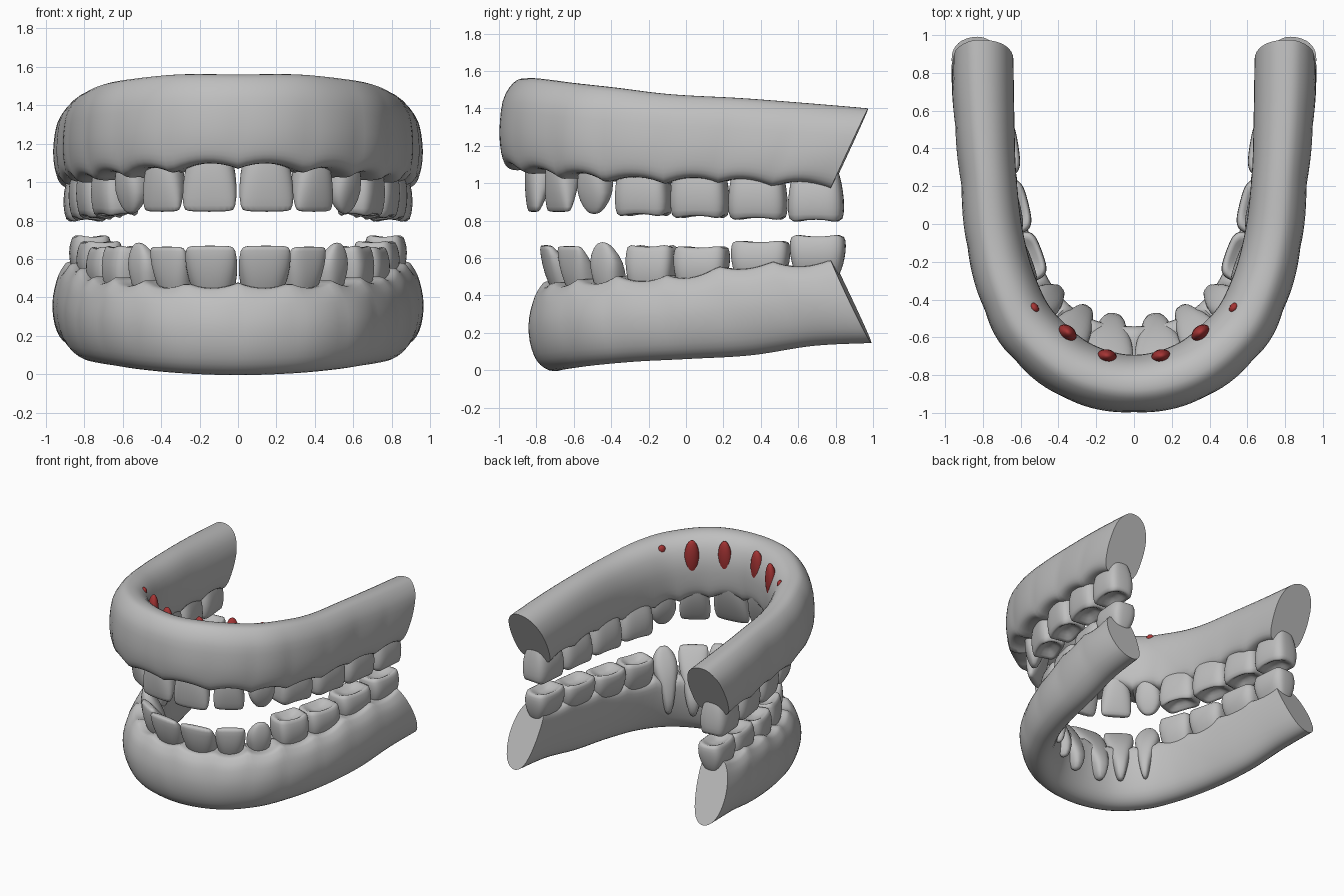
import bpy, bmesh, math
from mathutils import Vector

cube = bpy.data.objects.get("Cube")
if cube:
    bpy.data.objects.remove(cube)


def make_material(name, rgb):
    mat = bpy.data.materials.new(name)
    mat.use_nodes = True
    mat.diffuse_color = (*rgb, 1)
    mat.node_tree.nodes["Principled BSDF"].inputs["Base Color"].default_value = (*rgb, 1)
    return mat


grey = make_material("plaster grey", (0.52, 0.52, 0.52))
red = make_material("root red", (0.38, 0.035, 0.035))


def spline(pts, t, closed=False):
    """Catmull-Rom value of a list of tuples, t from 0 to 1."""
    n = len(pts)
    f = t * (n if closed else n - 1)
    i = int(f) if closed else min(int(f), n - 2)
    f -= i
    pick = (lambda k: Vector(pts[k % n])) if closed else \
        (lambda k: Vector(pts[max(0, min(n - 1, k))]))
    a, b, c, d = (pick(i + k) for k in (-1, 0, 1, 2))
    return b + 0.5 * f * (c - a + f * (2 * a - 5 * b + 4 * c - d + f * (3 * (b - c) + d - a)))


def loft(name, rings, mat, subdivide=0):
    """Skin closed rings of points and cap both ends."""
    bm = bmesh.new()
    loops = [[bm.verts.new(p) for p in ring] for ring in rings]
    n = len(loops[0])
    for a, b in zip(loops, loops[1:]):
        for k in range(n):
            bm.faces.new((a[k], a[(k + 1) % n], b[(k + 1) % n], b[k]))
    bm.faces.new(loops[0])
    bm.faces.new(loops[-1])
    bmesh.ops.recalc_face_normals(bm, faces=bm.faces)
    mesh = bpy.data.meshes.new(name)
    bm.to_mesh(mesh)
    bm.free()
    obj = bpy.data.objects.new(name, mesh)
    bpy.context.collection.objects.link(obj)
    mesh.materials.append(mat)
    if subdivide:
        modifier = obj.modifiers.new("smooth", "SUBSURF")
        modifier.levels = modifier.render_levels = subdivide
        mesh.shade_smooth()
    else:
        bpy.ops.object.select_all(action="DESELECT")
        obj.select_set(True)
        bpy.context.view_layer.objects.active = obj
        bpy.ops.object.shade_smooth_by_angle(angle=math.radians(50))


# Gum sections: (outward, distance from tooth margin to far edge)
UPPER_SECTION = [(0, 0), (0.52, 0), (0.8, 0.06), (0.95, 0.22), (1, 0.48), (0.88, 0.78),
                 (0.5, 0.96), (0.1, 1), (-0.35, 0.96), (-0.72, 0.83), (-0.95, 0.6),
                 (-0.97, 0.3), (-0.85, 0.07), (-0.55, 0)]
LOWER_SECTION = [(0, 0), (0.4, 0), (0.6, 0.06), (0.83, 0.2), (1, 0.45), (0.96, 0.7),
                 (0.72, 0.9), (0.3, 1), (-0.15, 0.99), (-0.52, 0.86), (-0.76, 0.6),
                 (-0.88, 0.3), (-0.86, 0.08), (-0.55, 0)]


def gum(name, section, half, teeth, lean):
    """Sweep the section round the arch; stations are x, y, radius, margin z, far z."""
    path = [(-s[0], *s[1:]) for s in half[:0:-1]] + half
    steps, rings, e = 120, [], 0.004
    for i in range(steps + 1):
        t = i / steps
        x, y, r, margin, far = spline(path, t)
        ahead, behind = spline(path, min(1, t + e)), spline(path, max(0, t - e))
        out = Vector((ahead[1] - behind[1], behind[0] - ahead[0])).normalized()
        near = min(math.hypot(abs(x) - q[0], y - q[1]) / (q[3] * 1.2) for q in teeth)
        scallop = max(0, 1 - near * near)
        shear = lean * max(0, min(1, (y + 0.2) / 1.0))
        ring = []
        for k in range(40):
            o, h = spline(section, k / 40, True)
            if o > 0:
                o *= 0.96 + 0.09 * scallop * (1 - h)
            z = margin + (far - margin) * (h + 0.09 * scallop * max(0, 1 - h) ** 3)
            ring.append((x + out.x * o * r, y + out.y * o * r + shear * (h - 0.5), z))
        rings.append(ring)
    loft(name, rings, grey)


# Tooth rings: height (0 tip, 1 neck, more is root), width share, depth share
INCISOR = [(0, 0.82, 0.2), (0.07, 0.95, 0.36), (0.5, 1, 0.75), (1, 0.85, 1),
           (1.5, 0.6, 0.95), (2, 0.45, 0.8), (2.6, 0.18, 0.35)]
CANINE = [(-0.03, 0.22, 0.15), (0.12, 0.6, 0.4), (0.5, 1, 0.8), (1, 0.85, 1),
          (1.5, 0.58, 0.9), (2, 0.4, 0.7), (2.5, 0.15, 0.3)]
MOLAR = [(0.22, 0.2, 0.15), (0.14, 0.5, 0.45), (-0.02, 0.9, 0.78), (0.1, 1, 0.92),
         (0.5, 1.01, 1), (0.95, 0.92, 0.88), (1.3, 0.8, 0.6), (1.8, 0.5, 0.35)]


def tooth(name, spec, side):
    x, y, yaw, half_w, half_d, tip, neck, lean, shape = spec
    yaw = math.radians(yaw)
    out = Vector((side * math.sin(yaw), -math.cos(yaw)))
    along = Vector((-out.y, out.x))
    rings = []
    for height, w, d in shape:
        centre = Vector((side * x, y)) - out * lean * min(height, 2)
        ring = []
        for k in range(20):
            a = 2 * math.pi * (k + 0.5) / 20
            c, s = math.cos(a), math.sin(a)
            power = 0.55 if shape is MOLAR else 0.75
            p = centre + along * math.copysign(abs(c) ** power, c) * w * half_w \
                + out * math.copysign(abs(s) ** power, s) * d * half_d
            cusp = 0.12 * abs(math.sin(2 * a)) if shape is MOLAR and height < 0 else 0
            ring.append((p.x, p.y, tip + (height - cusp) * (neck - tip)))
        rings.append(ring)
    loft(name, rings, grey, 1)


NAMES = ["central_incisor", "lateral_incisor", "canine", "premolar",
         "first_molar", "second_molar", "third_molar"]

# Each tooth: x, y, yaw, half width, half depth, tip z, neck z, inward lean, shape
UPPER_TEETH = [
    (0.15, -0.815, 8, 0.147, 0.085, 0.845, 1.1, 0.04, INCISOR),
    (0.395, -0.68, 32, 0.118, 0.085, 0.845, 1.07, 0.025, INCISOR),
    (0.555, -0.49, 52, 0.108, 0.085, 0.84, 1.05, 0.01, CANINE),
    (0.635, -0.225, 70, 0.15, 0.11, 0.835, 1.05, -0.01, MOLAR),
    (0.71, 0.075, 77, 0.155, 0.12, 0.825, 1.05, -0.01, MOLAR),
    (0.755, 0.385, 82, 0.158, 0.12, 0.815, 1.03, -0.01, MOLAR),
    (0.79, 0.695, 85, 0.15, 0.12, 0.805, 1.01, 0, MOLAR)]
LOWER_TEETH = [
    (0.145, -0.75, 8, 0.14, 0.095, 0.67, 0.46, 0.11, INCISOR),
    (0.37, -0.625, 34, 0.115, 0.09, 0.665, 0.47, 0.085, INCISOR),
    (0.515, -0.445, 52, 0.1, 0.085, 0.68, 0.48, 0.06, CANINE),
    (0.58, -0.18, 70, 0.135, 0.11, 0.66, 0.48, -0.015, MOLAR),
    (0.66, 0.085, 76, 0.148, 0.115, 0.655, 0.49, -0.015, MOLAR),
    (0.715, 0.4, 81, 0.158, 0.115, 0.685, 0.53, -0.015, MOLAR),
    (0.765, 0.705, 85, 0.15, 0.11, 0.715, 0.56, -0.01, MOLAR)]

for jaw, teeth in (("upper", UPPER_TEETH), ("lower", LOWER_TEETH)):
    for label, spec in zip(NAMES, teeth):
        for word, side in (("left", 1), ("right", -1)):
            tooth(f"{jaw}_{word}_{label}", spec, side)

# Gums
gum("upper_gum", UPPER_SECTION, [
    (0, -0.845, 0.155, 1.06, 1.56), (0.3, -0.775, 0.162, 1.04, 1.56),
    (0.54, -0.58, 0.165, 1.02, 1.535), (0.66, -0.36, 0.16, 1.0, 1.51),
    (0.735, -0.08, 0.155, 0.99, 1.475), (0.77, 0.25, 0.15, 0.99, 1.455),
    (0.79, 0.55, 0.16, 0.97, 1.43), (0.8, 0.875, 0.165, 0.97, 1.4)], UPPER_TEETH, 0.2)
gum("lower_gum", LOWER_SECTION, [
    (0, -0.685, 0.16, 0.48, 0), (0.28, -0.635, 0.16, 0.485, 0.01),
    (0.49, -0.485, 0.16, 0.5, 0.03), (0.62, -0.27, 0.155, 0.505, 0.05),
    (0.71, 0, 0.155, 0.52, 0.065), (0.765, 0.3, 0.155, 0.57, 0.085),
    (0.805, 0.6, 0.15, 0.59, 0.135), (0.83, 0.885, 0.14, 0.585, 0.15)], LOWER_TEETH, 0.21)

# Root tips showing through the inner wall of the upper gum: x, y, z, yaw, radius, half height
TIPS = [("central_root_tip", 0.145, -0.705, 1.385, 8, 0.055, 0.15),
        ("lateral_root_tip", 0.355, -0.58, 1.385, 40, 0.056, 0.15),
        ("canine_root_tip", 0.53, -0.445, 1.455, 55, 0.032, 0.04)]
for label, x, y, z, yaw, r, tall in TIPS:
    for word, side in (("left", 1), ("right", -1)):
        bpy.ops.mesh.primitive_uv_sphere_add(
            segments=20, ring_count=12, radius=1, location=(side * x, y, z),
            rotation=(math.radians(-3), 0, side * math.radians(yaw)))
        tip = bpy.context.object
        tip.name = f"{word}_{label}"
        tip.scale = (r, r * 0.75, tall)
        tip.data.materials.append(red)
        tip.data.shade_smooth()
